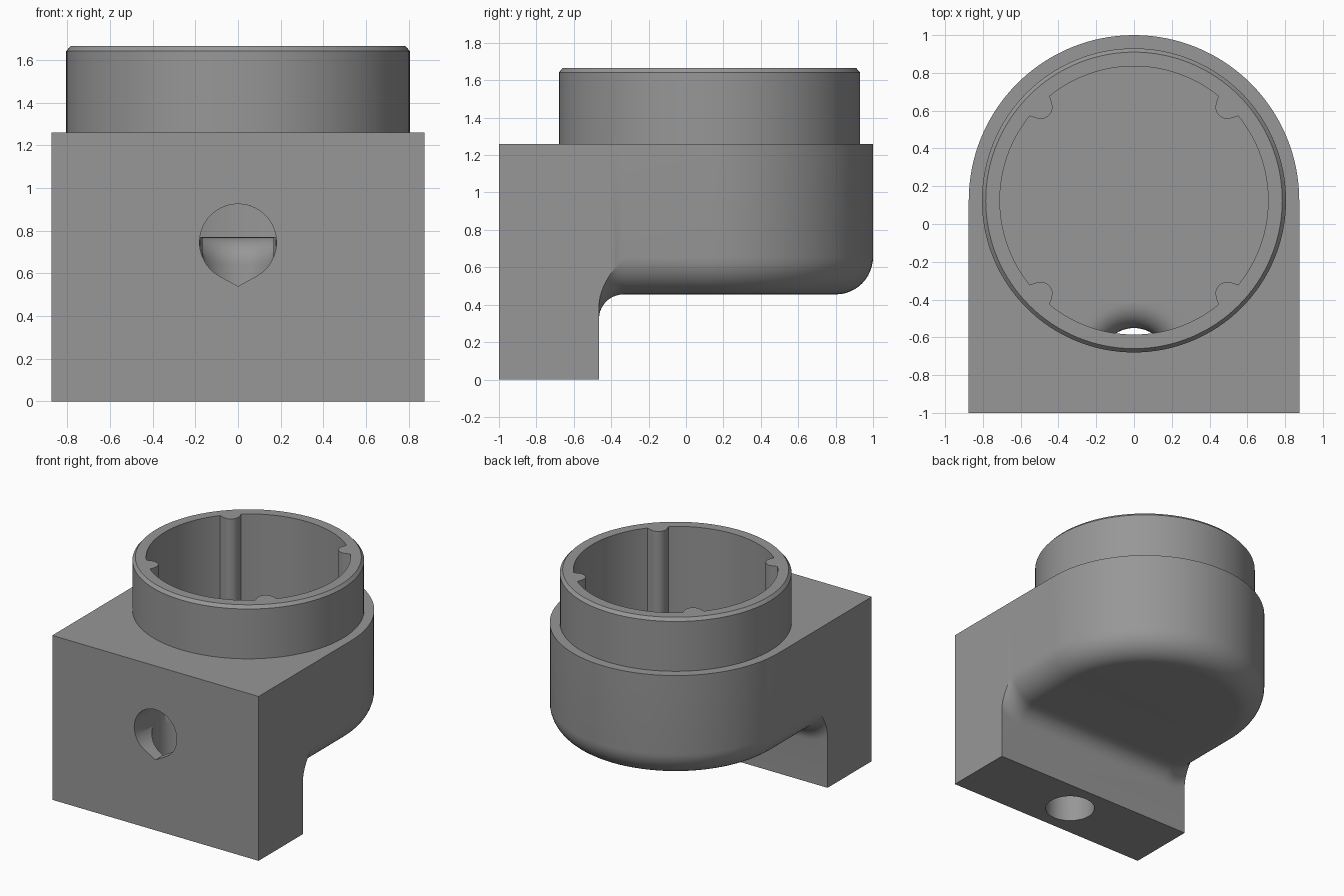
import bpy, bmesh, math
from math import sin, cos, pi, sqrt, acos

if "Cube" in bpy.data.objects:
    bpy.data.objects.remove(bpy.data.objects["Cube"])

CY = 0.125          # centre of the round housing in y
W, TOP, FLOOR = 0.875, 1.26, 0.77
BOT, RB, RF = 0.455, 0.20, 0.13   # housing underside, bottom rounding, leg fillet

grey = bpy.data.materials.new("grey")
grey.diffuse_color = (0.31, 0.31, 0.31, 1)
grey.use_nodes = True
grey.node_tree.nodes["Principled BSDF"].inputs["Base Color"].default_value = grey.diffuse_color


def loft(name, rings, closed=False):
    """Skin equal-length rings of points; cap the ends unless closed."""
    bm = bmesh.new()
    vs = [[bm.verts.new(p) for p in r] for r in rings]
    n = len(rings[0])
    for a, b in zip(vs, vs[1:]):
        for i in range(n):
            j = (i + 1) % n
            bm.faces.new((a[i], a[j], b[j], b[i]))
    bm.faces.new(vs[0])
    bm.faces.new(vs[-1])
    bmesh.ops.recalc_face_normals(bm, faces=bm.faces)
    me = bpy.data.meshes.new(name)
    bm.to_mesh(me)
    bm.free()
    me.materials.append(grey)
    ob = bpy.data.objects.new(name, me)
    bpy.context.collection.objects.link(ob)
    return ob


def lathe(name, profile, cy, n=128):
    return loft(name, [[(r * cos(2 * pi * i / n), cy + r * sin(2 * pi * i / n), z)
                        for i in range(n)] for r, z in profile])


def combine(target, other, op):
    m = target.modifiers.new("cut", 'BOOLEAN')
    m.operation, m.solver, m.object = op, 'EXACT', other
    bpy.context.view_layer.objects.active = target
    bpy.ops.object.modifier_apply(modifier=m.name)
    bpy.data.objects.remove(other)


# Round housing with rounded bottom edge and chamfered collar
N = 12
prof = [(W - RB + RB * sin(a), BOT + RB - RB * cos(a))
        for a in (pi / 2 * i / N for i in range(N + 1))]
prof += [(W, TOP), (0.805, TOP), (0.805, 1.642), (0.785, 1.665)]
body = lathe("housing", prof, CY)


# Straight part of the housing, flaring into the leg with a fillet
def section(y, e):
    r = RB + e
    lim = acos(min(1, RB / r))
    right = []
    for i in range(N + 1):
        a = -pi / 2 + (pi / 2 - lim) * i / N
        right.append((W - RB + r * cos(a), y, BOT + RB + r * sin(a)))
    right.append((W, y, TOP))
    return right + [(-x, yy, z) for x, yy, z in reversed(right)]


YL = -0.465
rings = [section(CY, 0)]
for i in range(11):
    a = pi / 2 * i / 10
    rings.append(section(YL + RF * (1 - sin(a)), RF * (1 - cos(a))))
combine(body, loft("bridge", rings), 'UNION')

# Front block that reaches the ground
block = [[(x, y, z) for x, z in ((-W, 0), (W, 0), (W, TOP), (-W, TOP))] for y in (-1, YL)]
combine(body, loft("front_block", block), 'UNION')

# Open cavity with four vertical ribs
outline = []
for i in range(360):
    t = 2 * pi * i / 360
    d = (t % (pi / 2)) - pi / 4
    r, c, rb = 0.71, 0.70, 0.064
    if abs(c * sin(d)) < rb:
        r = min(r, c * cos(d) - sqrt(rb * rb - (c * sin(d)) ** 2))
    outline.append((r * cos(t), CY + r * sin(t)))
combine(body, loft("cavity", [[(x, y, z) for x, y in outline] for z in (FLOOR, 1.8)]),
        'DIFFERENCE')

# Vertical cable hole through the block, flared towards the cavity floor
HY, HR, HZ = -0.73, 0.18, 0.745
levels = [(0, -0.1)] + [(RF * (1 - cos(a)), FLOOR - RF + RF * sin(a))
                        for a in (pi / 2 * i / 8 for i in range(9))] + [(RF, FLOOR + 0.01)]
rings = []
for f, z in levels:
    ring = []
    for i in range(64):
        t = 2 * pi * i / 64
        r = HR - 0.001 + (f if sin(t) > 0.4 else 0)
        ring.append((r * cos(t), HY + r * sin(t), z))
    rings.append(ring)
combine(body, loft("cable_hole", rings), 'DIFFERENCE')

# Teardrop opening in the front face, continuing above the floor into the cavity
K = 0.205                                # depth of the teardrop point
half = math.asin(HR / K)
drop = [(0, HZ - K)]
for i in range(49):
    a = -half + (pi + 2 * half) * i / 48
    a = -(pi / 2 - acos(HR / K)) + (pi + 2 * (pi / 2 - acos(HR / K))) * i / 48
    drop.append((HR * cos(a), HZ + HR * sin(a)))
combine(body, loft("front_opening", [[(x, y, z) for x, z in drop] for y in (-1.1, HY)]),
        'DIFFERENCE')
a0 = math.asin((FLOOR - HZ) / HR)
arch = [(HR * cos(a), HZ + HR * sin(a))
        for a in (a0 + (pi - 2 * a0) * i / 32 for i in range(33))]
combine(body, loft("inner_opening", [[(x, y, z) for x, z in arch] for y in (HY - 0.05, -0.42)]),
        'DIFFERENCE')

# Smooth curved surfaces, keep crisp edges
bpy.ops.object.select_all(action='DESELECT')
body.select_set(True)
bpy.context.view_layer.objects.active = body
bpy.ops.object.shade_smooth_by_angle(angle=math.radians(30))
